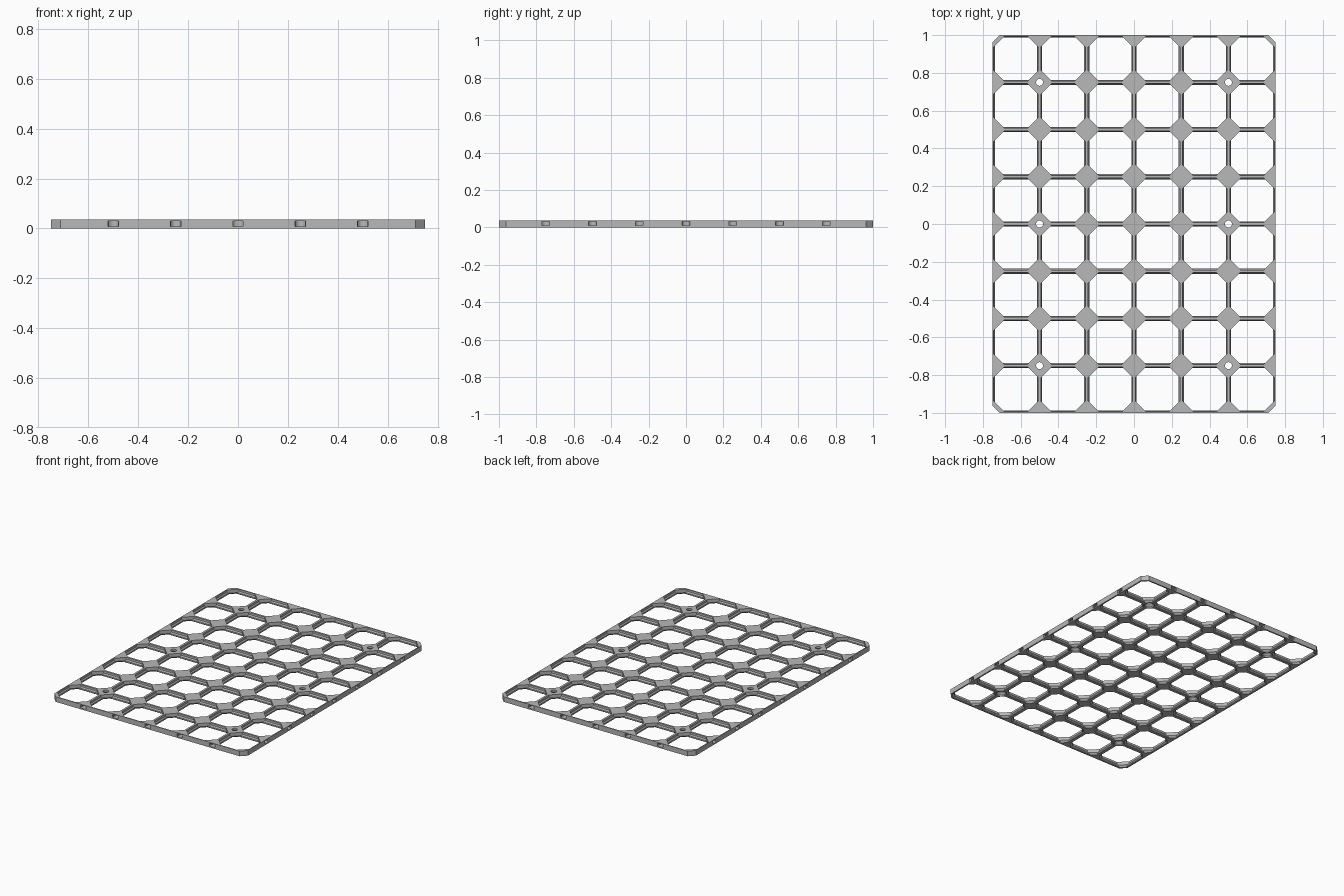
import bpy, bmesh, math

if "Cube" in bpy.data.objects:
    bpy.data.objects.remove(bpy.data.objects["Cube"])

U = 1 / 112          # design unit: cell pitch is 28, whole grid 6 x 8 cells
PITCH, COLS, ROWS, THICK = 28, 6, 8, 4
HX, HY = PITCH * COLS / 2, PITCH * ROWS / 2


def loft(bm, loops):
    """Closed solid through stacked loops of equal point count."""
    rings = [[bm.verts.new((x * U, y * U, z * U)) for x, y, z in lp] for lp in loops]
    n = len(rings[0])
    bm.faces.new(rings[0][::-1])
    bm.faces.new(rings[-1])
    for a, b in zip(rings, rings[1:]):
        for i in range(n):
            j = (i + 1) % n
            bm.faces.new((a[i], a[j], b[j], b[i]))


def make_object(name, bm):
    bmesh.ops.recalc_face_normals(bm, faces=bm.faces)
    me = bpy.data.meshes.new(name)
    bm.to_mesh(me)
    bm.free()
    ob = bpy.data.objects.new(name, me)
    bpy.context.collection.objects.link(ob)
    return ob


def octagon(hx, hy, bx, by, z):
    return [(hx, -by, z), (hx, by, z), (bx, hy, z), (-bx, hy, z),
            (-hx, by, z), (-hx, -by, z), (-bx, -hy, z), (bx, -hy, z)]


def circle(cx, cy, r, z, n=32):
    return [(cx + r * math.cos(2 * math.pi * i / n),
             cy + r * math.sin(2 * math.pi * i / n), z) for i in range(n)]


# Plate with clipped corners
bm = bmesh.new()
loft(bm, [octagon(HX, HY, HX - 4.2, HY - 4.2, z) for z in (0, THICK)])
grid = make_object("grid_panel", bm)

# Cell openings: (height, half bar width, node reach along the diagonal)
bm = bmesh.new()
levels = [(-0.5, 0.6, 3.67), (0.4, 1.5, 4.57), (1.4, 1.5, 5.57),
          (2.4, 0.8, 5.57), (4.5, 0.8, 5.57)]
for c in range(COLS):
    for r in range(ROWS):
        cx, cy = (c + 0.5) * PITCH - HX, (r + 0.5) * PITCH - HY
        loops = []
        for z, w, p in levels:
            a = PITCH / 2 - w
            b = PITCH - p * math.sqrt(2) - a
            loops.append([(x + cx, y + cy, z) for x, y, z in octagon(a, a, b, b, z)])
        loft(bm, loops)

# Screw holes with a recessed, countersunk underside
for sx in (-56, 56):
    for sy in (-84, 0, 84):
        loft(bm, [circle(sx, sy, rad, z) for z, rad in
                  ((-0.3, 3.6), (1, 3.6), (2.55, 2.05), (4.5, 2.05))])

# Connector sockets in the rim: waisted mouth and round end
half = [(2.35, -1), (2.35, 0.5), (2.2, 1.0), (2.5, 1.7)]
half += [(2.6 * math.cos(t), 2.5 + 2.6 * math.sin(t))
         for t in (math.radians(15 * k) for k in range(6))]
socket = half + [(0, 5.1)] + [(-x, d) for x, d in reversed(half)]


def add_socket(px, py, dx, dy):
    """Socket at a rim point, cut in the direction (dx, dy)."""
    loft(bm, [[(px + d * dx - s * dy, py + d * dy + s * dx, z) for s, d in socket]
              for z in (1.0, 3.4)])


for side in (-1, 1):
    for c in range(1, COLS):
        add_socket(c * PITCH - HX, side * HY, 0, -side)
    for r in range(1, ROWS):
        add_socket(side * HX, r * PITCH - HY, -side, 0)

cutter = make_object("opening_cutter", bm)
cutter.hide_render = True

# Cut all openings, then drop the cutter
mod = grid.modifiers.new("openings", 'BOOLEAN')
mod.operation, mod.solver, mod.object = 'DIFFERENCE', 'EXACT', cutter
deps = bpy.context.evaluated_depsgraph_get()
mesh = bpy.data.meshes.new_from_object(grid.evaluated_get(deps))
grid.modifiers.clear()
grid.data = mesh
bpy.data.objects.remove(cutter)

# Plain grey plastic
mat = bpy.data.materials.new("light_grey")
mat.diffuse_color = (0.48, 0.48, 0.48, 1)
mat.use_nodes = True
mat.node_tree.nodes["Principled BSDF"].inputs["Base Color"].default_value = mat.diffuse_color
mesh.materials.clear()
mesh.materials.append(mat)
for f in mesh.polygons:
    f.material_index = 0
    f.use_smooth = False
